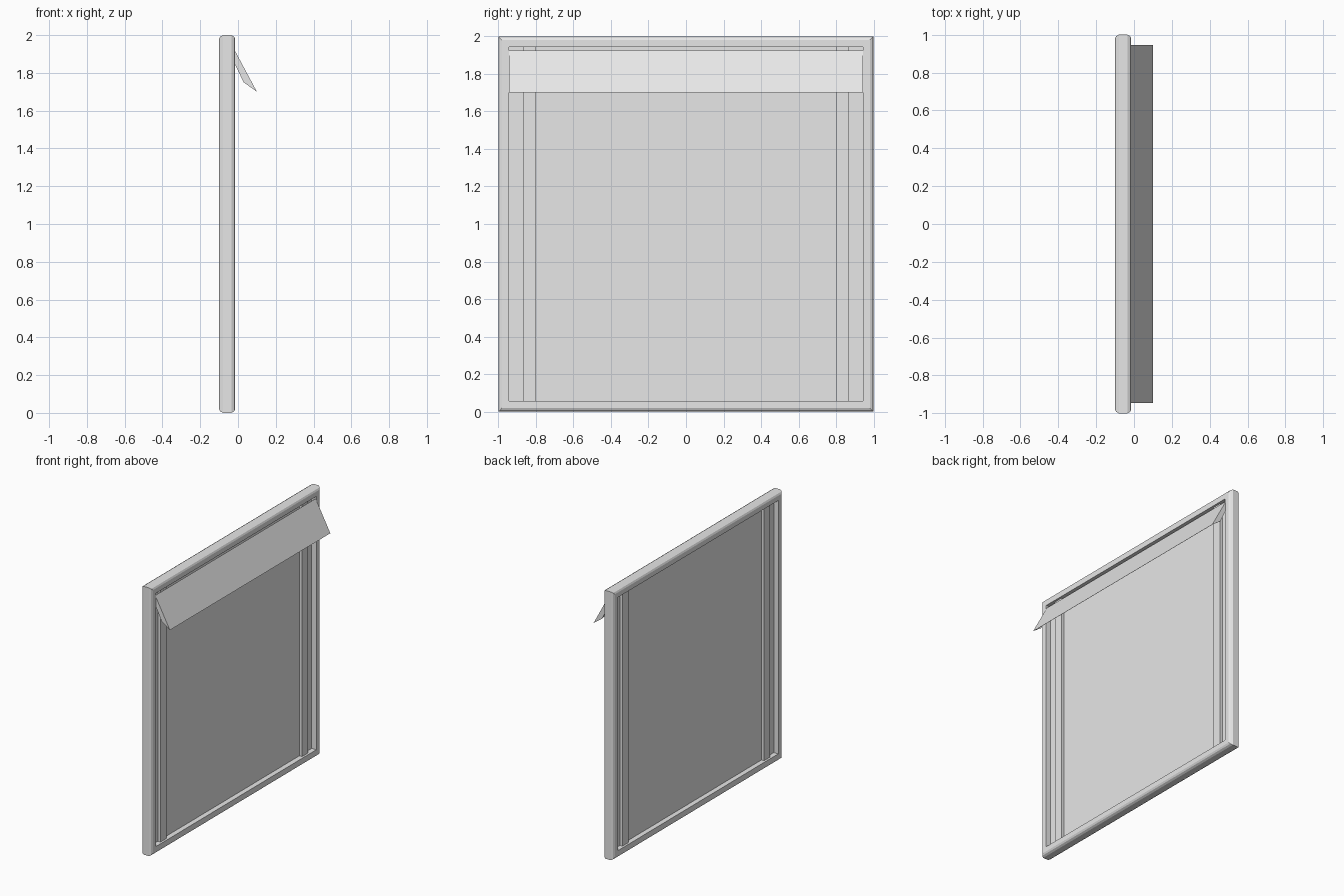
import bpy
import bmesh

if "Cube" in bpy.data.objects:
    bpy.data.objects.remove(bpy.data.objects["Cube"], do_unlink=True)

grey = bpy.data.materials.new("light_grey")
grey.use_nodes = True
colour = (0.8, 0.8, 0.8, 1)
grey.diffuse_color = colour
grey.node_tree.nodes["Principled BSDF"].inputs["Base Color"].default_value = colour


def finish(name, bm):
    bmesh.ops.recalc_face_normals(bm, faces=bm.faces)
    mesh = bpy.data.meshes.new(name)
    bm.to_mesh(mesh)
    bm.free()
    mesh.materials.append(grey)
    obj = bpy.data.objects.new(name, mesh)
    bpy.context.collection.objects.link(obj)
    return obj


def box(name, low, high):
    bm = bmesh.new()
    bmesh.ops.create_cube(bm, size=1)
    for v in bm.verts:
        v.co = [a + (b - a) * (c + 0.5) for a, b, c in zip(low, high, v.co)]
    return finish(name, bm)


def extrude_along_y(name, outline, y0, y1):
    """Extrude an (x, z) outline between two y positions."""
    bm = bmesh.new()
    ends = [[bm.verts.new((x, y, z)) for x, z in outline] for y in (y0, y1)]
    n = len(outline)
    for ring in ends:
        bm.faces.new(ring)
    for i in range(n):
        j = (i + 1) % n
        bm.faces.new((ends[0][i], ends[0][j], ends[1][j], ends[1][i]))
    return finish(name, bm)


# Outer frame: rounded profile (x, distance from centre) mitred round a square
BACK, FRONT, INNER = -0.1, -0.015, 0.944
profile = [(BACK, INNER), (BACK, 0.98), (BACK + 0.006, 0.992),
           (BACK + 0.02, 1), (FRONT - 0.02, 1), (FRONT - 0.006, 0.992),
           (FRONT, 0.98), (FRONT, INNER)]
bm = bmesh.new()
rings = [[bm.verts.new((x, sy * r, 1 + sz * r)) for x, r in profile]
         for sy, sz in ((-1, -1), (1, -1), (1, 1), (-1, 1))]
for k, ring in enumerate(rings):
    after = rings[(k + 1) % len(rings)]
    for i in range(len(profile)):
        j = (i + 1) % len(profile)
        bm.faces.new((ring[i], ring[j], after[j], after[i]))
finish("outer_frame", bm)

# Recessed panel filling the frame
box("panel", (-0.063, -INNER, 1 - INNER), (-0.053, INNER, 1 + INNER))

# Upright rails, proud of the panel on both faces
for side, name in ((-1, "right_rail"), (1, "left_rail")):
    ys = sorted((side * 0.8, side * 0.868))
    box(name, (-0.084, ys[0], 1 - INNER), (-0.031, ys[1], 1 + INNER))

# Sloping canopy with thin end cheeks
FLAP = 0.945
extrude_along_y("canopy", [(-0.021, 1.926), (0.1, 1.7), (0.096, 1.702),
                           (-0.024, 1.924)], -FLAP, FLAP)
cheek = [(-0.021, 1.924), (0.098, 1.702), (0.03, 1.75), (-0.023, 1.86)]
for side, name in ((-1, "right_cheek"), (1, "left_cheek")):
    extrude_along_y(name, cheek, side * FLAP, side * (FLAP - 0.003))
